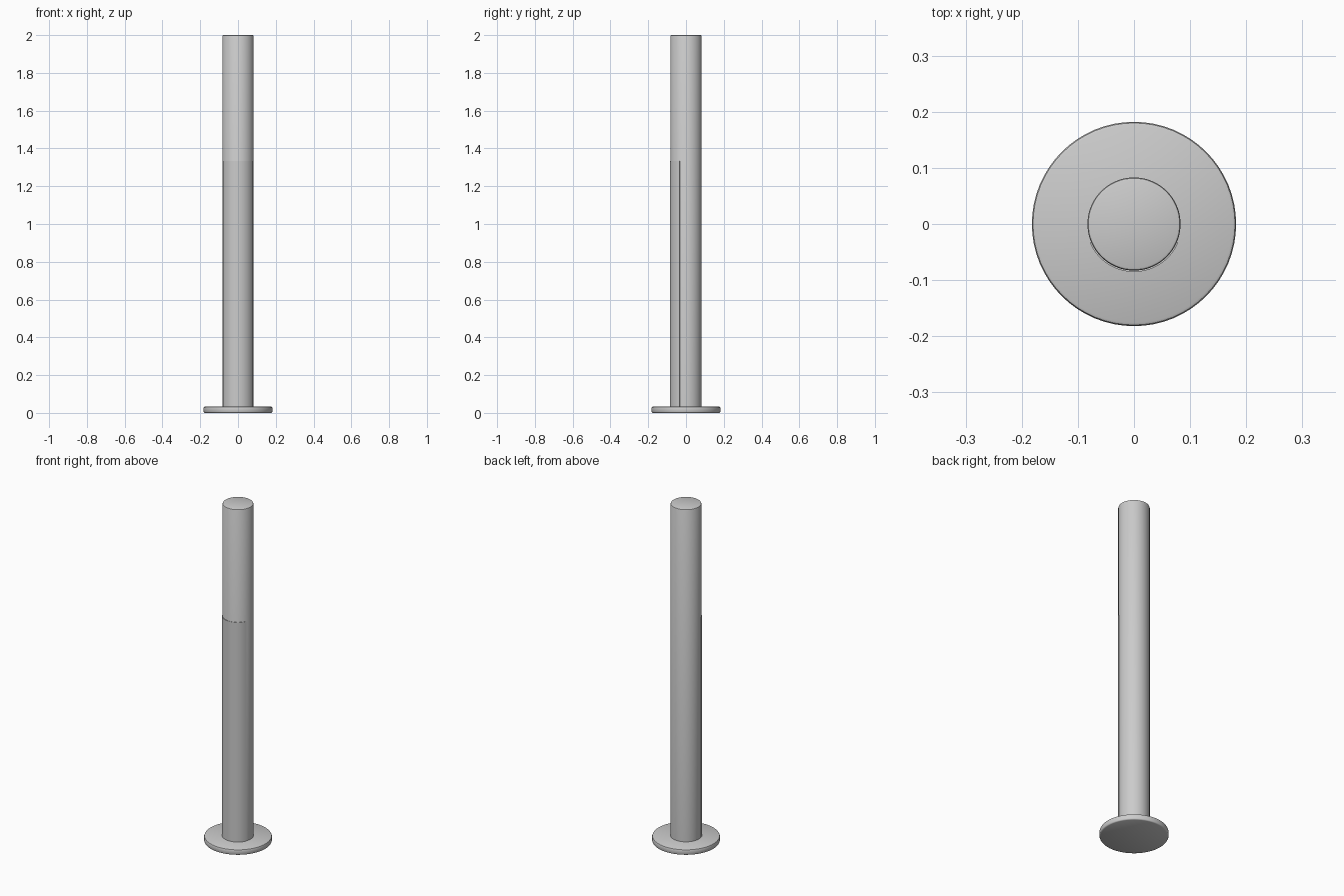
import bpy, bmesh
from math import sin, cos, pi, radians

if "Cube" in bpy.data.objects:
    bpy.data.objects.remove(bpy.data.objects["Cube"])

SIDES = 64


def finish(bm, name):
    bmesh.ops.recalc_face_normals(bm, faces=bm.faces)
    mesh = bpy.data.meshes.new(name)
    bm.to_mesh(mesh)
    bm.free()
    ob = bpy.data.objects.new(name, mesh)
    bpy.context.collection.objects.link(ob)
    bpy.ops.object.select_all(action='DESELECT')
    ob.select_set(True)
    bpy.context.view_layer.objects.active = ob
    bpy.ops.object.shade_smooth_by_angle(angle=radians(40))
    return ob


def lathe(name, profile):
    """Closed round solid from (radius, height) points, bottom to top."""
    bm = bmesh.new()
    rings = [[bm.verts.new((r * cos(2 * pi * i / SIDES), r * sin(2 * pi * i / SIDES), z))
              for i in range(SIDES)] for r, z in profile]
    for a, b in zip(rings, rings[1:]):
        for i in range(SIDES):
            j = (i + 1) % SIDES
            bm.faces.new((a[i], a[j], b[j], b[i]))
    bm.faces.new(rings[0])
    bm.faces.new(rings[-1])
    return finish(bm, name)


def curved_panel(name, r_in, r_out, z0, z1, half_angle, steps=24):
    """Thin curved sheet centred on the front of the post."""
    bm = bmesh.new()
    cols = []
    for i in range(steps + 1):
        a = -pi / 2 + half_angle * (2 * i / steps - 1)
        cols.append([bm.verts.new((r * cos(a), r * sin(a), z))
                     for r, z in ((r_in, z0), (r_out, z0), (r_out, z1), (r_in, z1))])
    for a, b in zip(cols, cols[1:]):
        for k in range(4):
            m = (k + 1) % 4
            bm.faces.new((a[k], a[m], b[m], b[k]))
    bm.faces.new(cols[0])
    bm.faces.new(cols[-1])
    return finish(bm, name)


# Round foot with softened rims
lathe("base_plate", [(0.176, 0), (0.180, 0.002), (0.182, 0.006), (0.182, 0.026),
                     (0.180, 0.031), (0.176, 0.033)])

# Tall post with a small bevel at the top
lathe("post", [(0.083, 0.025), (0.083, 1.995), (0.0815, 1.9985), (0.078, 2.0)])

# Raised front cover on the lower two thirds of the post
curved_panel("front_cover", 0.080, 0.0855, 0.033, 1.333, radians(67))
